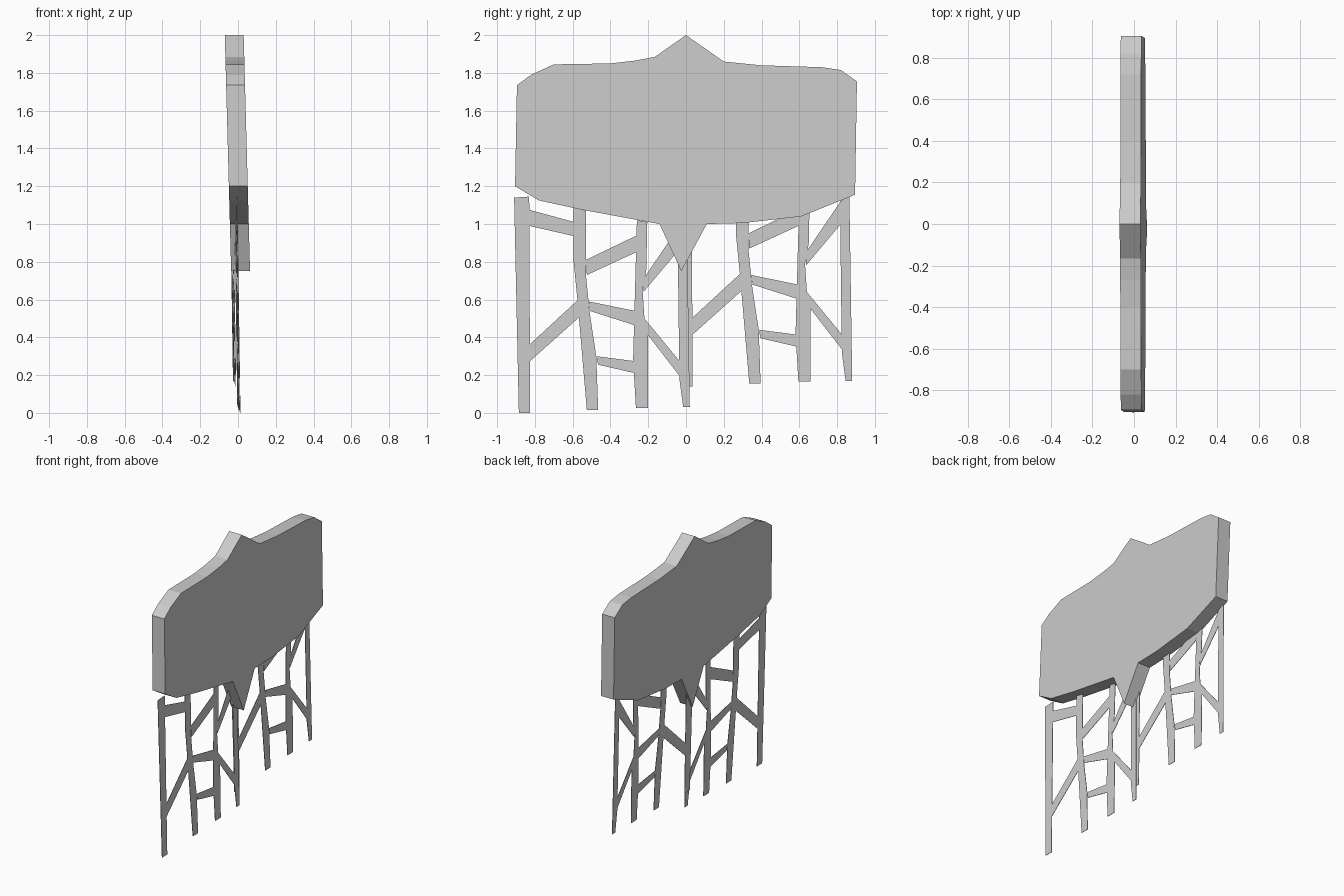
import bpy, bmesh


def polygon_object(name, polys, x_of, thickness):
    """Flat (y, z) outlines placed at x_of(y, z), extruded along x."""
    bm = bmesh.new()
    for pts in polys:
        back = [bm.verts.new((x_of(y, z) - thickness / 2, y, z)) for y, z in pts]
        front = [bm.verts.new((x_of(y, z) + thickness / 2, y, z)) for y, z in pts]
        bm.faces.new(back)
        bm.faces.new(front[::-1])
        n = len(pts)
        for i in range(n):
            j = (i + 1) % n
            bm.faces.new((back[j], back[i], front[i], front[j]))
    bmesh.ops.recalc_face_normals(bm, faces=bm.faces[:])
    mesh = bpy.data.meshes.new(name)
    bm.to_mesh(mesh)
    bm.free()
    obj = bpy.data.objects.new(name, mesh)
    bpy.context.collection.objects.link(obj)
    return obj


# Sign board, leaning slightly back
board = [(0, 2), (.2, 1.86), (.4, 1.84), (.72, 1.83), (.82, 1.815), (.905, 1.755),
         (.895, 1.155), (.61, 1.04), (.3, 1.005), (.11, 1), (-.025, .75), (-.14, 1),
         (-.55, 1.075), (-.78, 1.125), (-.905, 1.2), (-.895, 1.735), (-.82, 1.79),
         (-.7, 1.845), (-.4, 1.85), (-.27, 1.865), (-.165, 1.885)]
polygon_object("sign_board", [board], lambda y, z: 0.034 - 0.027 * z, 0.1)

# Lattice legs
legs = [
    [(-.885, 0), (-.825, 0), (-.83, 1.145), (-.91, 1.14)],
    [(-.525, .015), (-.465, .015), (-.475, .3), (-.51, .53), (-.53, .73),
     (-.53, 1.07), (-.595, 1.09), (-.595, .8), (-.575, .6)],
    [(-.265, .025), (-.2, .025), (-.2, .42), (-.22, .5), (-.23, .65),
     (-.21, .76), (-.205, 1.01), (-.26, 1.02), (-.27, .65), (-.28, .28)],
    [(-.015, .03), (.02, .03), (.005, 1.01), (-.045, .98), (-.035, .18)],
]
# Lattice braces
braces = [
    [(-.83, .99), (-.59, .935), (-.59, 1.01), (-.83, 1.075)],
    [(-.83, .27), (-.55, .52), (-.57, .6), (-.83, .36)],
    [(-.525, .73), (-.265, .85), (-.26, .94), (-.53, .81)],
    [(-.51, .54), (-.275, .465), (-.27, .54), (-.515, .59)],
    [(-.465, .255), (-.27, .21), (-.28, .275), (-.475, .3)],
    [(-.225, .64), (-.04, .86), (-.045, .975), (-.225, .71)],
    [(-.2, .41), (-.03, .19), (-.035, .275), (-.22, .5)],
]

# Two copies of the lattice, the right one raised and set further back
for name, dx, dy, dz in (("left_lattice", 0, 0, 0), ("right_lattice", -.023, .86, .14)):
    polys = [[(y + dy, z + dz) for y, z in p] for p in legs + braces]
    polygon_object(name, polys,
                   lambda y, z: .012 + dx - .015 * (y - dy + .9) - .015 * (z - dz), .003)
